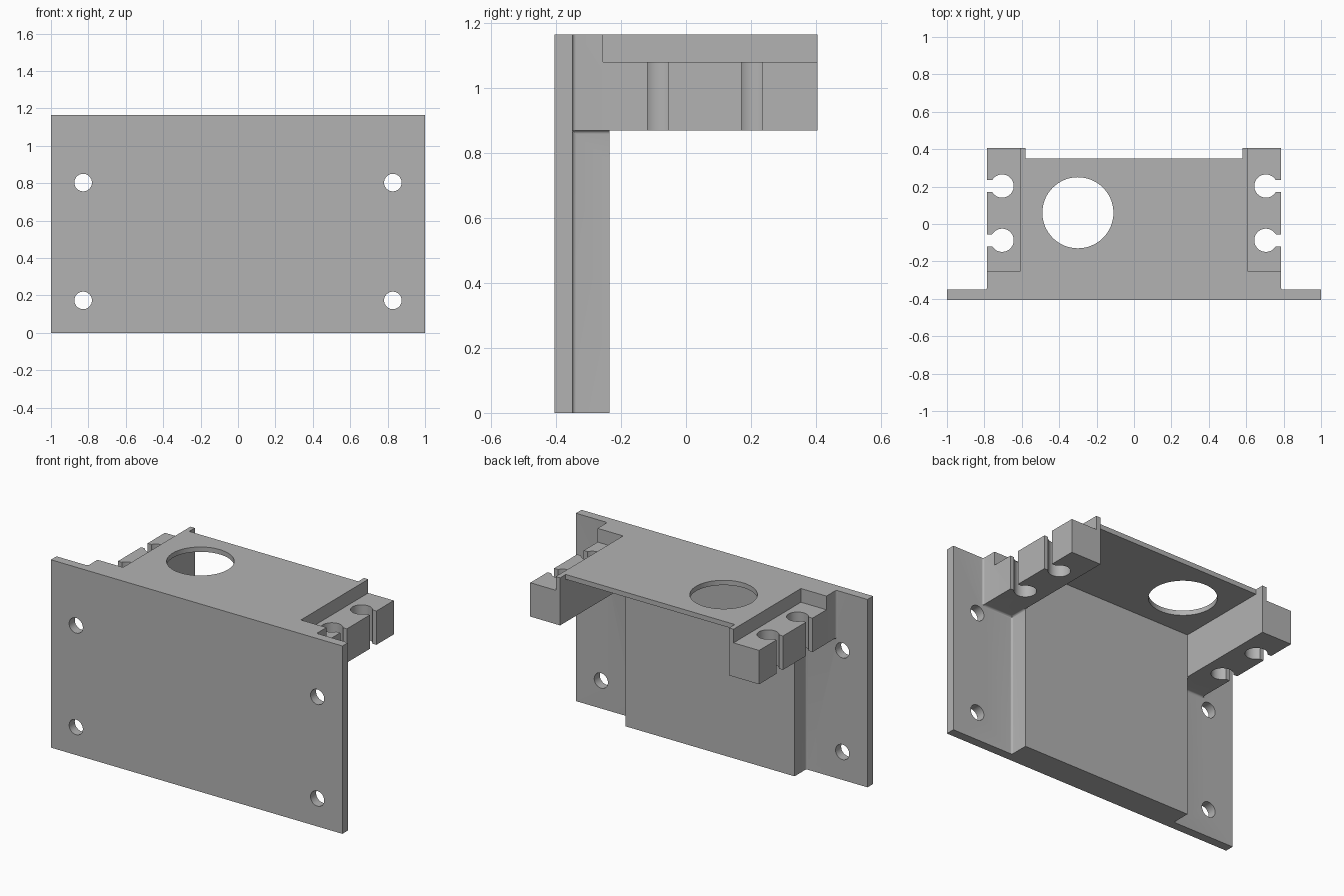
import bpy, bmesh, math
from mathutils import Vector

cube = bpy.data.objects.get("Cube")
if cube:
    bpy.data.objects.remove(cube, do_unlink=True)

grey = bpy.data.materials.new("plain_grey")
grey.use_nodes = True
colour = (0.45, 0.45, 0.45, 1)
grey.diffuse_color = colour
grey.node_tree.nodes["Principled BSDF"].inputs["Base Color"].default_value = colour

FRONT, PLATE_BACK, BACK = -0.405, -0.35, 0.405
BLOCK_BACK, DECK_BACK = -0.235, 0.35
ARM_LOW, ARM_TOP, DECK_LOW, TOP = 0.87, 1.08, 1.135, 1.165
INNER, WALL, OUTER = 0.58, 0.61, 0.785
RADIUS = 0.012


def prism(name, points, sweep):
    """Extrude a flat outline along the sweep vector."""
    bm = bmesh.new()
    face = bm.faces.new([bm.verts.new(p) for p in points])
    new = bmesh.ops.extrude_face_region(bm, geom=[face])["geom"]
    bmesh.ops.translate(bm, vec=sweep, verts=[g for g in new if isinstance(g, bmesh.types.BMVert)])
    bmesh.ops.recalc_face_normals(bm, faces=bm.faces[:])
    mesh = bpy.data.meshes.new(name)
    bm.to_mesh(mesh)
    bm.free()
    mesh.materials.append(grey)
    obj = bpy.data.objects.new(name, mesh)
    bpy.context.collection.objects.link(obj)
    return obj


def box(name, x, y, z):
    outline = [(x[0], y[0], z[0]), (x[1], y[0], z[0]), (x[1], y[1], z[0]), (x[0], y[1], z[0])]
    return prism(name, outline, (0, 0, z[1] - z[0]))


def cylinder(name, start, radius, u, v, sweep, sides=48):
    u, v = Vector(u), Vector(v)
    angles = [math.tau * i / sides for i in range(sides)]
    ring = [Vector(start) + radius * (u * math.cos(a) + v * math.sin(a)) for a in angles]
    return prism(name, ring, sweep)


def fillet(corner, u, v, sweep):
    """Concave rounded strip filling an inside corner."""
    c, u, v = Vector(corner), Vector(u), Vector(v)
    sink = 0.005
    points = [c - sink * (u + v), c + RADIUS * u - sink * v]
    for i in range(7):
        a = math.pi / 2 * i / 6
        points.append(c + RADIUS * (u * (1 - math.sin(a)) + v * (1 - math.cos(a))))
    points.append(c + RADIUS * v - sink * u)
    return prism("corner_fillet", points, sweep)


def combine(target, tool, operation):
    mod = target.modifiers.new("combine", "BOOLEAN")
    mod.operation, mod.solver, mod.object = operation, "EXACT", tool
    bpy.context.view_layer.update()
    graph = bpy.context.evaluated_depsgraph_get()
    mesh = bpy.data.meshes.new_from_object(target.evaluated_get(graph))
    target.modifiers.clear()
    target.data = mesh
    bpy.data.objects.remove(tool, do_unlink=True)


# Mounting plate, thick rear block and shelf
body = box("mounting_bracket", (-1, 1), (FRONT, PLATE_BACK), (0, TOP))
solids = [
    box("shelf", (-OUTER, OUTER), (PLATE_BACK - 0.03, BACK), (ARM_LOW, TOP)),
    box("rear_block", (-INNER, INNER), (PLATE_BACK - 0.03, BLOCK_BACK), (0, ARM_LOW + 0.05)),
]
# Rounded inside corners
for s in (-1, 1):
    side, back, down = (s, 0, 0), (0, 1, 0), (0, 0, -1)
    solids += [
        fillet((s * INNER, PLATE_BACK, 0), side, back, (0, 0, ARM_LOW)),
        fillet((s * OUTER, PLATE_BACK, ARM_LOW), side, back, (0, 0, TOP - ARM_LOW)),
        fillet((s * INNER, PLATE_BACK, ARM_LOW), back, down, (s * (OUTER - INNER), 0, 0)),
        fillet((s * INNER, PLATE_BACK, ARM_LOW), side, down, (0, BLOCK_BACK - PLATE_BACK, 0)),
    ]
for solid in solids:
    combine(body, solid, "UNION")

# Hollow under the deck, shortened deck edge and large round opening
cuts = [
    box("under_deck_cut", (-INNER, INNER), (BLOCK_BACK, 0.6), (ARM_LOW - 0.1, DECK_LOW)),
    box("deck_edge_cut", (-INNER, INNER), (DECK_BACK, 0.6), (1, 1.3)),
    cylinder("deck_hole_cut", (-0.3, 0.06, 1), 0.19, (1, 0, 0), (0, 1, 0), (0, 0, 0.3), 64),
]
for s in (-1, 1):
    # Stepped tops of the arms
    cuts.append(box("arm_step_cut", sorted((s * WALL, s * 0.9)), (-0.255, 0.6), (ARM_TOP, 1.3)))
    # Keyhole slots in the arms
    for y in (-0.087, 0.203):
        cuts.append(cylinder("slot_hole_cut", (s * 0.705, y, 0.8), 0.062,
                             (1, 0, 0), (0, 1, 0), (0, 0, 0.33)))
        cuts.append(box("slot_mouth_cut", sorted((s * 0.72, s * 0.9)),
                        (y - 0.032, y + 0.032), (0.8, 1.12)))
    # Screw holes in the plate
    for z in (0.173, 0.803):
        cuts.append(cylinder("screw_hole_cut", (s * 0.828, -0.5, z), 0.047,
                             (1, 0, 0), (0, 0, 1), (0, 0.3, 0), 32))
for cut in cuts:
    combine(body, cut, "DIFFERENCE")

# Smooth the round walls and keep the edges crisp
bpy.ops.object.select_all(action="DESELECT")
body.select_set(True)
bpy.context.view_layer.objects.active = body
bpy.ops.object.shade_smooth_by_angle(angle=math.radians(30))
